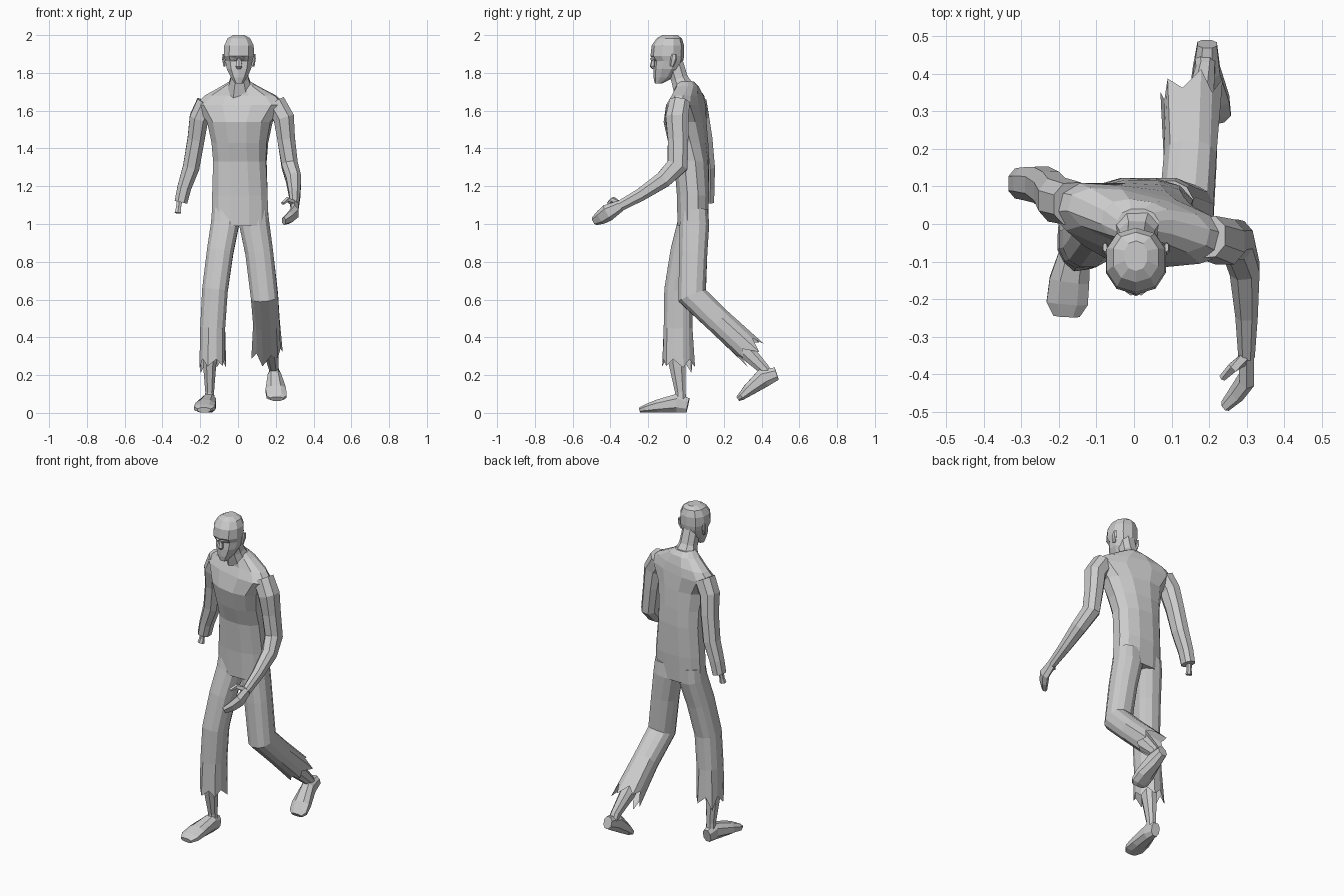
import bpy, bmesh, math, random
from mathutils import Vector, Quaternion

random.seed(4)


def loft(name, rings, n=8, p=0.85, flat=False, ragged=False):
    """Skin rings of (x, y, z, half width, half depth, yaw in degrees)."""
    bm = bmesh.new()
    pts = [Vector(r[:3]) for r in rings]
    ang = [2 * math.pi * (i + 0.5) / n for i in range(n)]
    spow = lambda a: math.copysign(abs(a) ** p, a) if abs(a) > 1e-6 else 0.0
    cs, sn = [spow(math.cos(a)) for a in ang], [spow(math.sin(a)) for a in ang]
    mc, ms = max(cs), max(sn)
    loops = []
    for k, r in enumerate(rings):
        t = Vector((0, 0, 1))
        if not flat:
            t = Vector()
            if k > 0:
                t += (pts[k] - pts[k - 1]).normalized()
            if k < len(pts) - 1:
                t += (pts[k + 1] - pts[k]).normalized()
            t.normalize()
        x = Vector((1, 0, 0))
        u = (x - t * x.dot(t)).normalized()
        if len(r) > 5:
            u = Quaternion(t, math.radians(r[5])) @ u
        v = t.cross(u)
        last = ragged and k == len(rings) - 1
        loop = []
        for i in range(n):
            off = u * (cs[i] / mc * r[3]) + v * (sn[i] / ms * r[4])
            if last and i % 2:
                off = off * random.uniform(1.0, 1.2) + t * random.uniform(0.03, 0.085)
            loop.append(bm.verts.new(pts[k] + off))
        loops.append(loop)
    for a, b in zip(loops, loops[1:]):
        for i in range(n):
            j = (i + 1) % n
            bm.faces.new((a[i], a[j], b[j], b[i]))
    bm.faces.new(loops[0])
    if not ragged:
        bm.faces.new(loops[-1])
    bmesh.ops.recalc_face_normals(bm, faces=bm.faces)
    me = bpy.data.meshes.new(name)
    bm.to_mesh(me)
    bm.free()
    ob = bpy.data.objects.new(name, me)
    bpy.context.collection.objects.link(ob)
    return ob


# Torso: hips to collar, shoulders twisted so the left one leads
loft("torso", [
    (.01, .035, .99, .150, .080), (.01, .037, 1.15, .147, .085),
    (.01, .030, 1.33, .140, .090, -4), (.01, .012, 1.43, .147, .100, -8),
    (.01, -.005, 1.54, .170, .105, -11), (.013, .002, 1.63, .240, .085, -14),
    (.013, .010, 1.68, .190, .068, -14), (.010, .005, 1.73, .095, .058, -8),
    (.010, -.005, 1.755, .055, .045)], n=12, flat=True)

# Neck and head
loft("neck", [(.01, .0, 1.69, .075, .062), (.008, -.035, 1.77, .048, .045),
              (.005, -.065, 1.87, .045, .045)])
head = [(1.745, -.165, -.125, .022), (1.775, -.172, -.065, .042),
        (1.82, -.172, -.030, .064), (1.862, -.168, -.015, .072),
        (1.89, -.188, -.010, .080), (1.945, -.182, -.010, .078),
        (1.983, -.155, -.022, .060), (2.0, -.125, -.045, .030)]
loft("head", [(.005, (f + b) / 2, z, w, (b - f) / 2) for z, f, b, w in head],
     n=10, p=.9, flat=True)
loft("nose", [(.005, -.172, 1.885, .009, .008), (.005, -.178, 1.835, .017, .014),
              (.005, -.172, 1.822, .010, .006)], n=6)
for side, s in (("left", 1), ("right", -1)):
    loft(side + "_brow", [(.005 + s * .008, -.182, 1.872, .008, .008),
                          (.005 + s * .058, -.145, 1.893, .008, .008)], n=4)
    loft(side + "_ear", [(.005 + s * .076, -.075, 1.835, .006, .010),
                         (.005 + s * .082, -.065, 1.875, .007, .018),
                         (.005 + s * .082, -.062, 1.9, .005, .012)], n=6)

# Left arm swings forward and ends in a hand
loft("left_arm", [
    (.195, -.035, 1.64, .055, .055), (.243, -.048, 1.56, .055, .060),
    (.255, -.042, 1.45, .047, .054), (.274, -.045, 1.31, .043, .056),
    (.295, -.12, 1.235, .040, .044), (.300, -.24, 1.155, .030, .034),
    (.300, -.35, 1.095, .022, .028)])
loft("left_hand", [
    (.300, -.34, 1.10, .020, .028), (.300, -.415, 1.06, .020, .045),
    (.275, -.45, 1.035, .018, .038), (.243, -.485, 1.015, .012, .024)], n=6)
loft("left_thumb", [(.292, -.36, 1.11, .014, .016), (.262, -.385, 1.13, .012, .014),
                    (.235, -.41, 1.11, .008, .009)], n=5)

# Right arm hangs back and ends in a bone stump
loft("right_arm", [
    (-.165, .055, 1.64, .055, .055), (-.207, .065, 1.56, .050, .058),
    (-.222, .088, 1.45, .045, .052), (-.248, .105, 1.30, .044, .048),
    (-.285, .108, 1.19, .037, .043), (-.302, .108, 1.115, .034, .040)])
loft("right_wrist_bone", [(-.308, .108, 1.14, .015, .015),
                          (-.315, .10, 1.085, .013, .013),
                          (-.318, .095, 1.058, .017, .016)], n=6)

# Trouser legs with torn hems
loft("right_trouser_leg", [
    (-.067, .04, 1.08, .070, .070), (-.069, .032, 1.0, .074, .078),
    (-.095, -.005, .85, .070, .078), (-.122, -.040, .65, .068, .075),
    (-.134, -.042, .45, .066, .076), (-.136, -.042, .285, .067, .078)],
    n=12, ragged=True)
loft("left_trouser_leg", [
    (.085, .045, 1.08, .073, .070), (.086, .045, 1.0, .080, .078),
    (.112, .038, .85, .074, .075), (.140, .033, .62, .072, .078),
    (.150, .175, .485, .070, .070), (.153, .315, .355, .072, .070)],
    n=12, ragged=True)

# Bare calves and feet: right planted, left pushing off
loft("right_calf", [(-.15, -.045, .40, .040, .045), (-.15, -.048, .27, .036, .046),
                    (-.15, -.030, .11, .023, .028), (-.15, -.028, .05, .028, .030)])
loft("right_foot", [(-.148, .010, .040, .026, .038), (-.152, -.045, .052, .036, .050),
                    (-.172, -.15, .036, .053, .034), (-.178, -.21, .024, .055, .022),
                    (-.180, -.245, .015, .035, .013)])
loft("left_calf", [(.165, .235, .43, .040, .045), (.175, .315, .33, .038, .045),
                   (.190, .410, .235, .025, .030), (.190, .435, .20, .028, .028)])
loft("left_foot", [(.195, .480, .208, .026, .034), (.193, .410, .185, .036, .050),
                   (.200, .330, .120, .054, .032), (.205, .292, .086, .053, .020),
                   (.205, .274, .074, .035, .013)])
